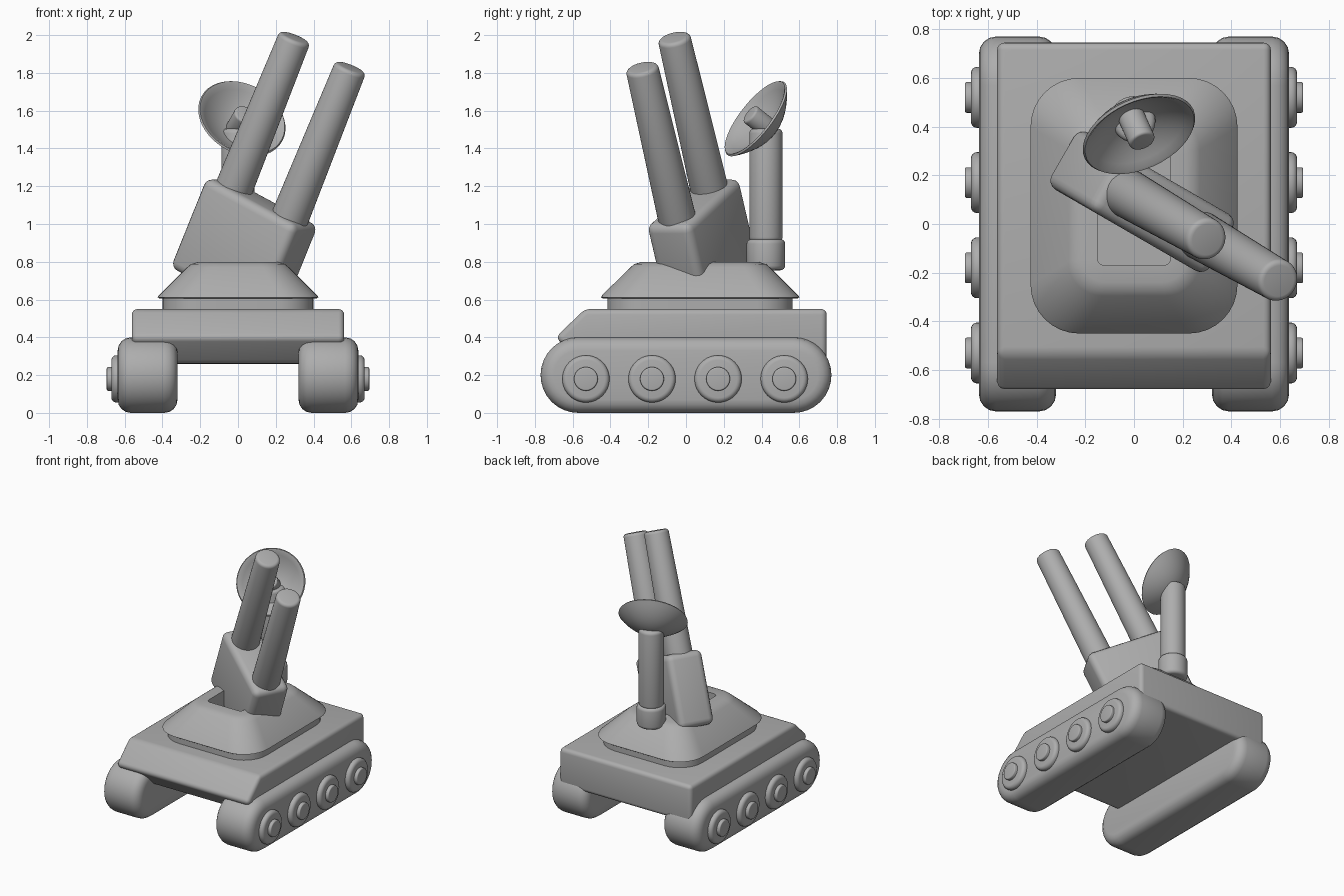
import bpy, bmesh, math
from mathutils import Matrix, Vector

if "Cube" in bpy.data.objects:
    bpy.data.objects.remove(bpy.data.objects["Cube"])

grey = bpy.data.materials.new("plain grey")
grey.diffuse_color = (0.42, 0.42, 0.42, 1)
grey.use_nodes = True
grey.node_tree.nodes["Principled BSDF"].inputs["Base Color"].default_value = grey.diffuse_color


def finish(name, bm, matrix=None):
    """Turn a bmesh into a smooth shaded object with crisp edges."""
    if matrix:
        bm.transform(matrix)
    bmesh.ops.recalc_face_normals(bm, faces=bm.faces)
    mesh = bpy.data.meshes.new(name)
    bm.to_mesh(mesh)
    bm.free()
    mesh.materials.append(grey)
    ob = bpy.data.objects.new(name, mesh)
    bpy.context.collection.objects.link(ob)
    bpy.ops.object.select_all(action='DESELECT')
    ob.select_set(True)
    bpy.context.view_layer.objects.active = ob
    bpy.ops.object.shade_smooth_by_angle(angle=math.radians(32))
    return ob


def round_edges(bm, width, min_angle=25, segments=4):
    bm.normal_update()
    edges = [e for e in bm.edges if e.calc_face_angle(0) > math.radians(min_angle)]
    bmesh.ops.bevel(bm, geom=edges, offset=width, segments=segments,
                    profile=0.5, affect='EDGES', clamp_overlap=True)


def loft(rings):
    """Skin closed rings of equal length and cap both ends."""
    bm = bmesh.new()
    loops = [[bm.verts.new(p) for p in ring] for ring in rings]
    n = len(loops[0])
    for a, b in zip(loops, loops[1:]):
        for i in range(n):
            j = (i + 1) % n
            bm.faces.new((a[i], a[j], b[j], b[i]))
    bm.faces.new(loops[0][::-1])
    bm.faces.new(loops[-1])
    bmesh.ops.recalc_face_normals(bm, faces=bm.faces)
    return bm


def circle(r, z, n=40):
    return [(r * math.cos(2 * math.pi * i / n), r * math.sin(2 * math.pi * i / n), z)
            for i in range(n)]


def rounded_rect(hx, hy, r, z, cy):
    pts = []
    for k, (sx, sy) in enumerate(((1, 1), (-1, 1), (-1, -1), (1, -1))):
        for i in range(9):
            a = math.pi / 2 * (k + i / 8)
            pts.append((sx * (hx - r) + r * math.cos(a),
                        cy + sy * (hy - r) + r * math.sin(a), z))
    return pts


def cylinder(name, r0, r1, length, bevel, matrix):
    bm = loft([circle(r0, 0), circle(r1, length)])
    round_edges(bm, bevel, 40)
    return finish(name, bm, matrix)


def extrude_x(profile, x0, x1):
    return loft([[(x, y, z) for y, z in profile] for x in (x0, x1)])


def frame(origin, x, y, z):
    m = Matrix((x, y, z)).transposed().to_4x4()
    m.translation = origin
    return m


# Tracks with four wheels and hubs on each outer side
stadium = []
for side in (1, -1):
    for i in range(17):
        a = side * math.pi / 2 - math.pi * i / 16
        stadium.append((side * 0.57 + 0.2 * math.cos(a), 0.2 + 0.2 * math.sin(a)))
for s, side in ((1, "right"), (-1, "left")):
    bm = extrude_x(stadium, s * 0.32, s * 0.637)
    round_edges(bm, 0.07, 40)
    finish(side + "_track", bm)
    for i in range(4):
        at = Matrix.Translation((s * 0.60, -0.53 + 0.35 * i, 0.18)) \
            @ Matrix.Rotation(s * math.pi / 2, 4, 'Y')
        cylinder(f"{side}_wheel_{i + 1}", 0.125, 0.125, 0.07, 0.025, at)
        cylinder(f"{side}_hub_{i + 1}", 0.063, 0.063, 0.095, 0.008, at)

# Hull with sloped nose
bm = extrude_x([(-0.69, 0.40), (-0.535, 0.55), (0.745, 0.55), (0.745, 0.26), (-0.56, 0.26)],
               -0.562, 0.562)
round_edges(bm, 0.03)
finish("hull", bm)

# Turret ring, and sloped turret with a recess in its roof
finish("turret_ring", loft([rounded_rect(0.40, 0.49, 0.19, z, 0.075) for z in (0.53, 0.615)]))
levels = ((0.415, 0.515, 0.20, 0.605, 0.075), (0.425, 0.525, 0.20, 0.612, 0.075),
          (0.42, 0.52, 0.20, 0.622, 0.075), (0.27, 0.37, 0.14, 0.77, 0.075),
          (0.25, 0.35, 0.125, 0.787, 0.075), (0.215, 0.315, 0.10, 0.798, 0.075),
          (0.15, 0.235, 0.03, 0.80, 0.065), (0.15, 0.235, 0.03, 0.65, 0.065))
finish("turret", loft([rounded_rect(*l) for l in levels]))

# Tilted gun housing: u runs across the barrels, d along them
tilt, turn = math.radians(25), math.radians(-30)
w = Vector((-math.sin(turn), math.cos(turn), 0))
d = Vector((math.sin(tilt) * math.cos(turn), math.sin(tilt) * math.sin(turn), math.cos(tilt)))
u = w.cross(d)
top = Vector((0.13, 0.035, 1.12))
bm = bmesh.new()
bmesh.ops.create_cube(bm, size=1)
bm.transform(Matrix.Translation((0, 0, -0.265)) @ Matrix.Diagonal((0.615, 0.27, 0.53, 1)))
round_edges(bm, 0.045)
finish("gun_housing", bm, frame(top, u, w, d))

# Twin barrels
for name, s in (("upper_barrel", -1), ("lower_barrel", 1)):
    cylinder(name, 0.102, 0.087, 0.97, 0.022, frame(top + u * s * 0.188 - d * 0.1, u, w, d))

# Dish mast
cylinder("mast_base", 0.102, 0.102, 0.165, 0.025, Matrix.Translation((0, 0.423, 0.755)))
cylinder("mast", 0.088, 0.088, 0.60, 0.025, Matrix.Translation((0, 0.423, 0.905)))

# Dish bowl and receiver
n = Vector((0.33, -0.74, 0.58)).normalized()
side = Vector((0, 0, 1)).cross(n).normalized()
dish = frame(Vector((0.022, 0.367, 1.56)), side, n.cross(side), n)
rings = []
for i in range(1, 11):
    r = 0.245 * i / 10
    rings.append(circle(r, -0.125 + 0.12 * (i / 10) ** 2))
rings.append(circle(0.238, 0.004))
for i in range(9, 0, -1):
    rings.append(circle(0.228 * i / 9, -0.10 + 0.10 * (i / 9) ** 2))
finish("dish", loft(rings), dish)
cylinder("dish_receiver", 0.055, 0.055, 0.145, 0.012, dish @ Matrix.Translation((0, 0, -0.105)))
